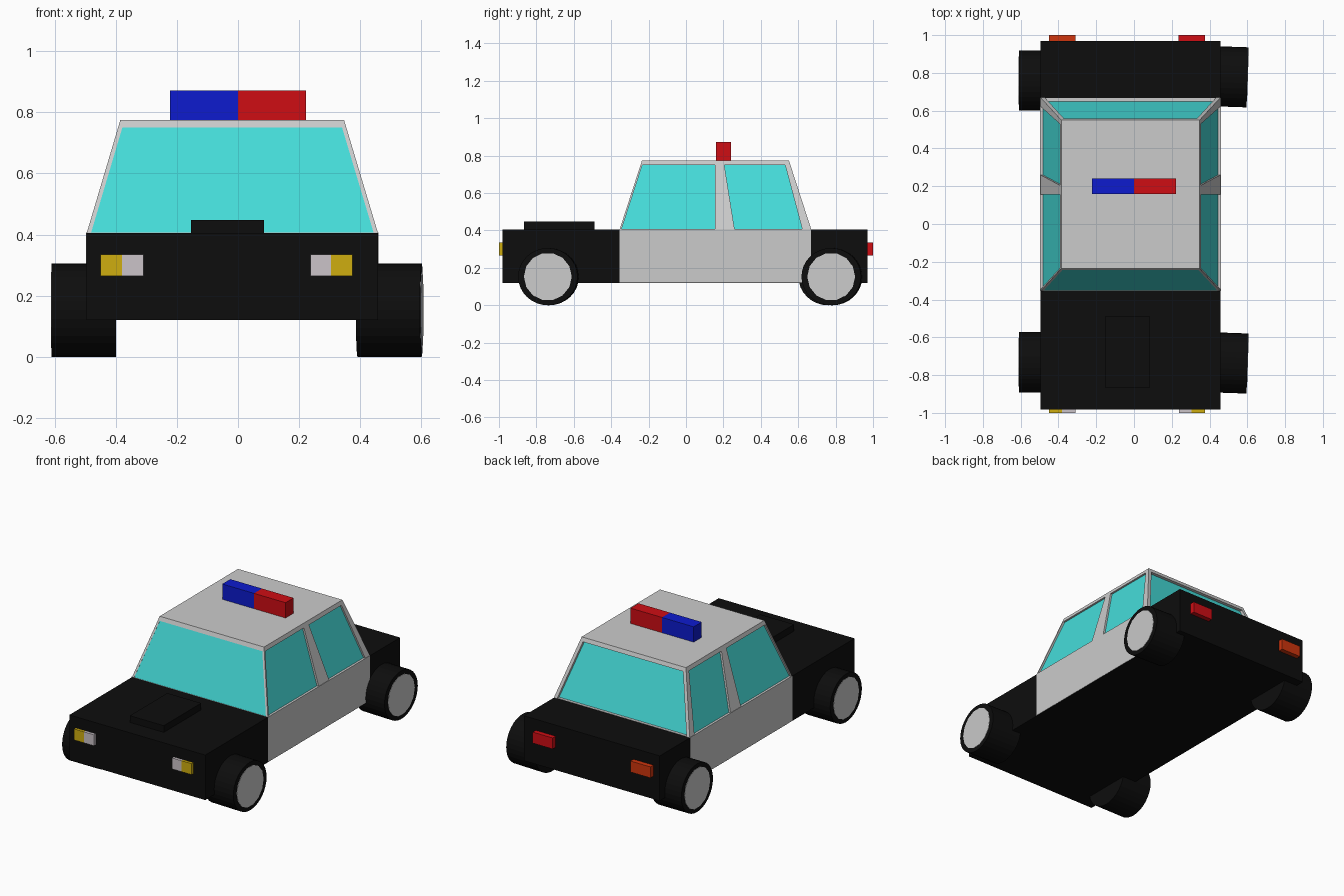
import bpy, math
from mathutils import Matrix

if "Cube" in bpy.data.objects:
    bpy.data.objects.remove(bpy.data.objects["Cube"])


def material(name, rgb):
    m = bpy.data.materials.new(name)
    m.diffuse_color = (*rgb, 1)
    m.use_nodes = True
    m.node_tree.nodes["Principled BSDF"].inputs["Base Color"].default_value = m.diffuse_color
    return m


BLACK = material("black", (0.004, 0.004, 0.004))
GLASS = material("glass", (0.06, 0.72, 0.70))
RED = material("red", (0.62, 0.004, 0.007))
ORANGE = material("orange_red", (0.62, 0.035, 0.004))
BLUE = material("blue", (0.004, 0.011, 0.62))
YELLOW = material("yellow", (0.62, 0.42, 0.005))
WHITE = material("white", (0.6, 0.55, 0.58))


def taper(name, low, z0, high, z1, mat=None):
    """Block between two rectangles (x0, x1, y0, y1) at heights z0 and z1."""
    verts = []
    for (x0, x1, y0, y1), z in ((low, z0), (high, z1)):
        verts += [(x0, y0, z), (x1, y0, z), (x1, y1, z), (x0, y1, z)]
    faces = [(3, 2, 1, 0), (4, 5, 6, 7)]
    faces += [(i, (i + 1) % 4, (i + 1) % 4 + 4, i + 4) for i in range(4)]
    me = bpy.data.meshes.new(name)
    me.from_pydata(verts, [], faces)
    if mat:
        me.materials.append(mat)
    ob = bpy.data.objects.new(name, me)
    bpy.context.collection.objects.link(ob)
    return ob


def box(name, rect, z0, z1, mat=None):
    return taper(name, rect, z0, rect, z1, mat)


def disc(name, radius, depth, sides, matrix, mat=None):
    bpy.ops.mesh.primitive_cylinder_add(vertices=sides, radius=radius, depth=depth)
    ob = bpy.context.object
    ob.name = name
    ob.matrix_world = matrix
    if mat:
        ob.data.materials.append(mat)
    return ob


# Lower body, grey door section and hood scoop
L, R = -0.495, 0.458
box("body", (L, R, -0.982, 0.97), 0.12, 0.405, BLACK)
box("doors", (L - 0.002, R + 0.002, -0.355, 0.667), 0.122, 0.407)
box("hood_scoop", (-0.153, 0.085, -0.865, -0.49), 0.40, 0.447, BLACK)

# Cabin: the sloping shell runs from the waistline to the roof
Z0, Z1, ZR = 0.405, 0.775, 0.75
BASE = (L, R, -0.355, 0.67)
TOP = (-0.385, 0.347, -0.235, 0.55)


def shell(z):
    t = (z - Z0) / (Z1 - Z0)
    return tuple(a + (b - a) * t for a, b in zip(BASE, TOP))


UPPER = shell(ZR)
taper("roof", UPPER, ZR, TOP, Z1)


def inset(r):
    return (r[0] + 0.012, r[1] - 0.012, r[2] + 0.001, r[3] - 0.02)


taper("cabin_glass", inset(BASE), Z0, inset(UPPER), ZR, GLASS)

# Window pillars on both sides: (name, bottom y range, top y range, thickness)
pillars = [
    ("front_pillar", (-0.355, -0.345), (UPPER[2], UPPER[2] + 0.01), 0.014),
    ("middle_pillar", (0.155, 0.26), (0.155, 0.205), 0.014),
    ("rear_pillar", (0.622, 0.67), (0.53, UPPER[3]), 0.022),
]
for name, low, high, w in pillars:
    taper(name + "_left", (L, L + w, *low), Z0, (UPPER[0], UPPER[0] + w, *high), ZR)
    taper(name + "_right", (R - w, R, *low), Z0, (UPPER[1] - w, UPPER[1], *high), ZR)

# Roof light bar
box("light_bar_blue", (-0.222, 0, 0.16, 0.24), Z1, 0.872, BLUE)
box("light_bar_red", (0, 0.222, 0.16, 0.24), Z1, 0.872, RED)

# Headlights and tail lights
for name, x0, x1, y0, y1, mat in (
    ("turn_light_left", -0.45, -0.38, -1.0, -0.97, YELLOW),
    ("headlight_left", -0.38, -0.31, -1.0, -0.97, WHITE),
    ("headlight_right", 0.237, 0.305, -1.0, -0.97, WHITE),
    ("turn_light_right", 0.305, 0.375, -1.0, -0.97, YELLOW),
    ("tail_light_left", -0.45, -0.31, 0.96, 1.0, ORANGE),
    ("tail_light_right", 0.235, 0.375, 0.96, 1.0, RED),
):
    box(name, (x0, x1, y0, y1), 0.265, 0.335, mat)

# Wheels with hubcaps; the right pair is turned slightly
for name, x, y, side, turn in (
    ("front_left", -0.505, -0.732, -1, 0),
    ("rear_left", -0.505, 0.76, -1, 0),
    ("front_right", 0.496, -0.735, 1, -2),
    ("rear_right", 0.496, 0.78, 1, -2),
):
    m = (Matrix.Translation((x, y, 0.153))
         @ Matrix.Rotation(math.radians(turn), 4, 'Z')
         @ Matrix.Rotation(side * math.pi / 2, 4, 'Y'))
    tyre = disc("tyre_" + name, 0.153, 0.21, 32, m @ Matrix.Diagonal((1, 1.04, 1, 1)), BLACK)
    disc("hubcap_" + name, 0.128, 0.01, 14, m @ Matrix.Translation((0, 0, 0.102)))
